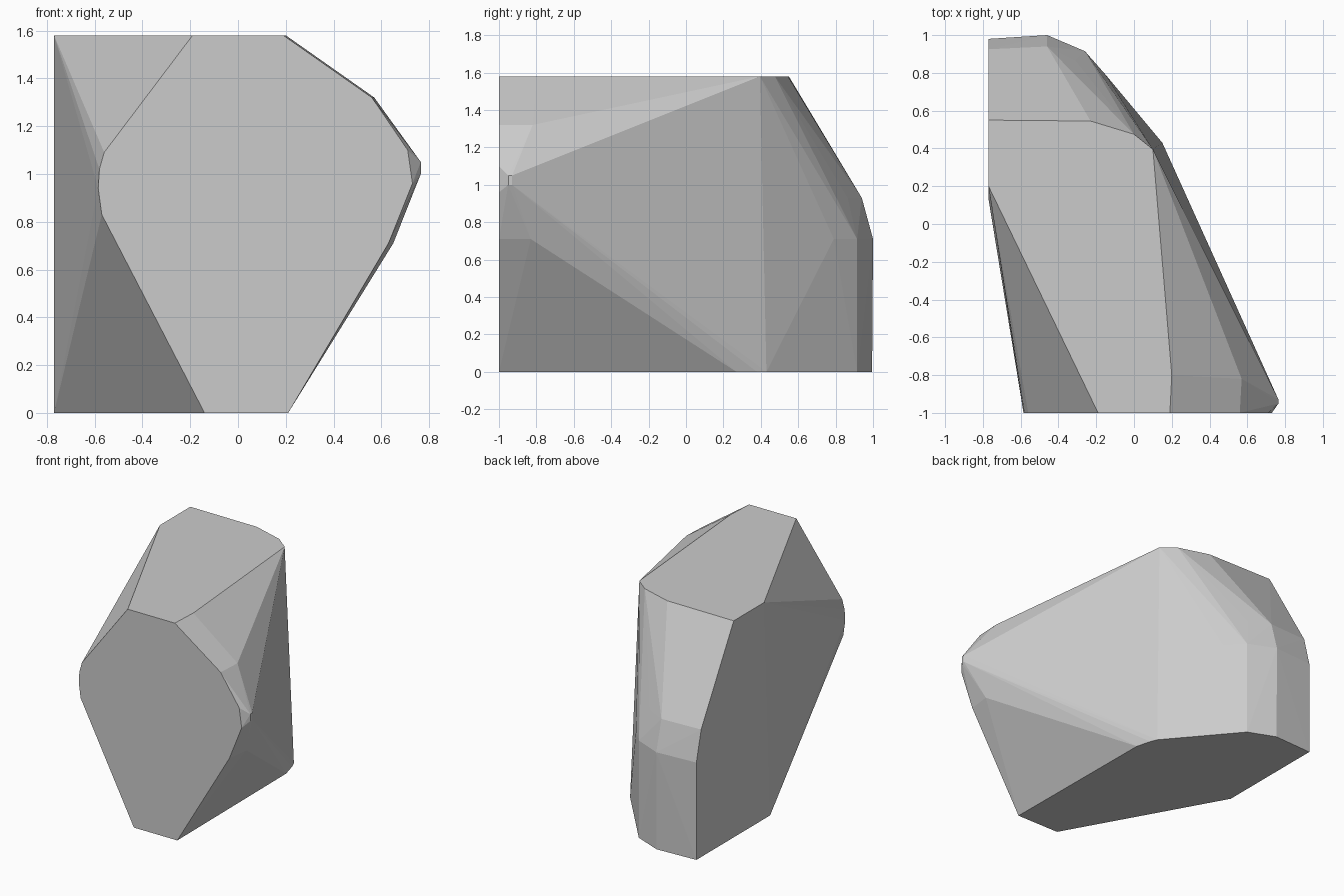
import bpy, bmesh

if "Cube" in bpy.data.objects:
    bpy.data.objects.remove(bpy.data.objects["Cube"])

# Corner points of the faceted stone, grouped by the flat they lie on
front = [(-.19, 1.58), (.19, 1.58), (.56, 1.32), (.71, 1.1), (.73, .96), (.63, .71),
         (.21, 0), (-.14, 0), (-.57, .83), (-.585, .94), (-.58, 1.02), (-.56, 1.09)]
top = [(-.77, .2), (-.77, .55), (-.23, .545), (0, .475), (.1, .395), (.2, -.8)]
bottom = [(-.77, .13), (-.77, .98), (-.46, .995), (-.26, .915), (.15, .43), (.17, .38), (.2, .27)]
shoulders = [(-.77, .925, .93), (-.46, .94, .93), (-.31, .865, .93),
             (-.77, .98, .71), (-.46, 1.0, .71), (-.26, .915, .71), (-.15, .79, .71)]
right_tip = [(.765, -.93, 1.05), (.765, -.95, 1.05), (.765, -.93, 1.0), (.765, -.95, 1.0),
             (.57, -.82, 1.32), (.65, -.83, .71)]

points = [(x, -1, z) for x, z in front]
points += [(x, y, 1.58) for x, y in top]
points += [(x, y, 0) for x, y in bottom]
points += shoulders + right_tip

# Stone body: convex skin around the corners
bm = bmesh.new()
for p in points:
    bm.verts.new(p)
hull = bmesh.ops.convex_hull(bm, input=bm.verts)
loose = [v for v in bm.verts if not v.link_faces]
bmesh.ops.delete(bm, geom=loose, context='VERTS')
bmesh.ops.dissolve_limit(bm, angle_limit=.01, verts=bm.verts, edges=bm.edges)
bmesh.ops.recalc_face_normals(bm, faces=bm.faces)

mesh = bpy.data.meshes.new("stone")
bm.to_mesh(mesh)
bm.free()
stone = bpy.data.objects.new("stone", mesh)
bpy.context.collection.objects.link(stone)

# Stone colour
grey = bpy.data.materials.new("stone grey")
grey.diffuse_color = (.6, .6, .6, 1)
grey.use_nodes = True
grey.node_tree.nodes["Principled BSDF"].inputs["Base Color"].default_value = grey.diffuse_color
mesh.materials.append(grey)
